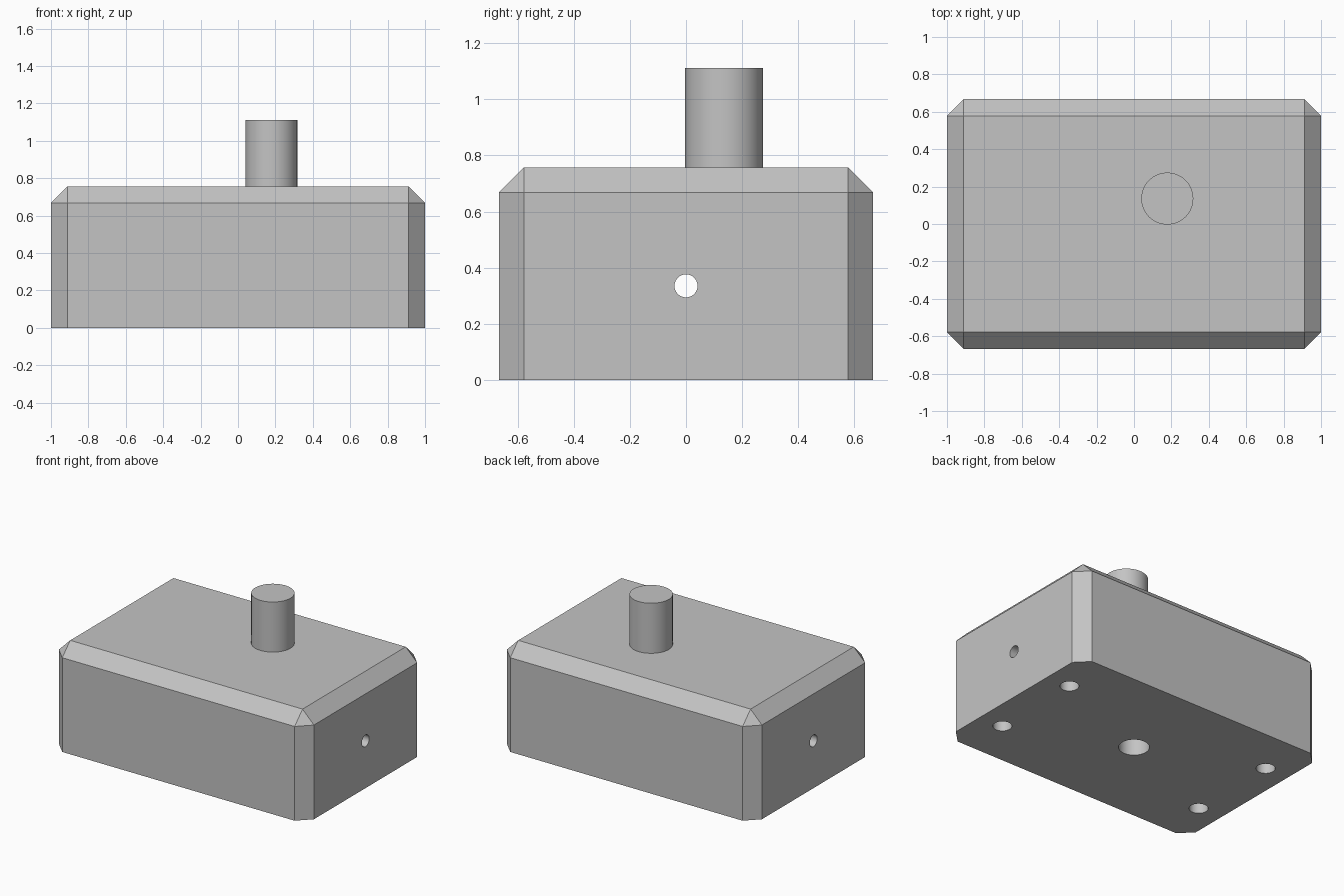
import bpy
import math

cube = bpy.data.objects.get("Cube")
if cube:
    bpy.data.objects.remove(cube, do_unlink=True)

grey = bpy.data.materials.new("light_grey")
grey.use_nodes = True
GREY = (0.55, 0.55, 0.55, 1)
grey.diffuse_color = GREY
grey.node_tree.nodes["Principled BSDF"].inputs["Base Color"].default_value = GREY

HALF_X, HALF_Y, HEIGHT, CHAMFER = 1.0, 0.667, 0.757, 0.089


def cylinder(name, radius, depth, location, rotation=(0, 0, 0)):
    bpy.ops.mesh.primitive_cylinder_add(
        vertices=64, radius=radius, depth=depth, location=location, rotation=rotation)
    obj = bpy.context.object
    obj.name = name
    return obj


def smooth(obj):
    bpy.ops.object.select_all(action="DESELECT")
    obj.select_set(True)
    bpy.context.view_layer.objects.active = obj
    bpy.ops.object.shade_smooth_by_angle(angle=math.radians(30))


# Housing block, chamfered everywhere except around its base
bpy.ops.mesh.primitive_cube_add(size=2, location=(0, 0, HEIGHT / 2))
housing = bpy.context.object
housing.name = "housing"
housing.scale = (HALF_X, HALF_Y, HEIGHT / 2)
bpy.ops.object.transform_apply(location=True, rotation=True, scale=True)
housing.data.materials.append(grey)
weights = housing.data.attributes.new("bevel_weight_edge", "FLOAT", "EDGE")
for edge in housing.data.edges:
    on_base = all(housing.data.vertices[v].co.z < 0.01 for v in edge.vertices)
    weights.data[edge.index].value = 0.0 if on_base else 1.0
bevel = housing.modifiers.new("chamfer", "BEVEL")
bevel.width = CHAMFER
bevel.segments = 1
bevel.limit_method = "WEIGHT"
bpy.ops.object.modifier_apply(modifier=bevel.name)

# Cutters: cross hole through both ends, central socket and four screw holes
cutters = [
    cylinder("cross_hole_cutter", 0.041, 2.4, (0, 0, 0.335), (0, math.pi / 2, 0)),
    cylinder("socket_cutter", 0.099, 0.67, (0, 0, 0)),
]
for sx in (-1, 1):
    for sy in (-1, 1):
        cutters.append(cylinder("screw_hole_cutter", 0.061, 0.6, (sx * 0.818, sy * 0.333, 0)))

for cutter in cutters:
    cutter.hide_render = True
    bpy.context.view_layer.objects.active = housing
    cut = housing.modifiers.new("hole", "BOOLEAN")
    cut.operation = "DIFFERENCE"
    cut.solver = "EXACT"
    cut.object = cutter
    bpy.ops.object.modifier_apply(modifier=cut.name)
    bpy.data.objects.remove(cutter, do_unlink=True)
smooth(housing)

# Round post standing on the lid, off centre
TOP = 1.112
post = cylinder("post", 0.139, TOP - HEIGHT, (0.178, 0.136, (TOP + HEIGHT) / 2))
post.data.materials.append(grey)
smooth(post)
